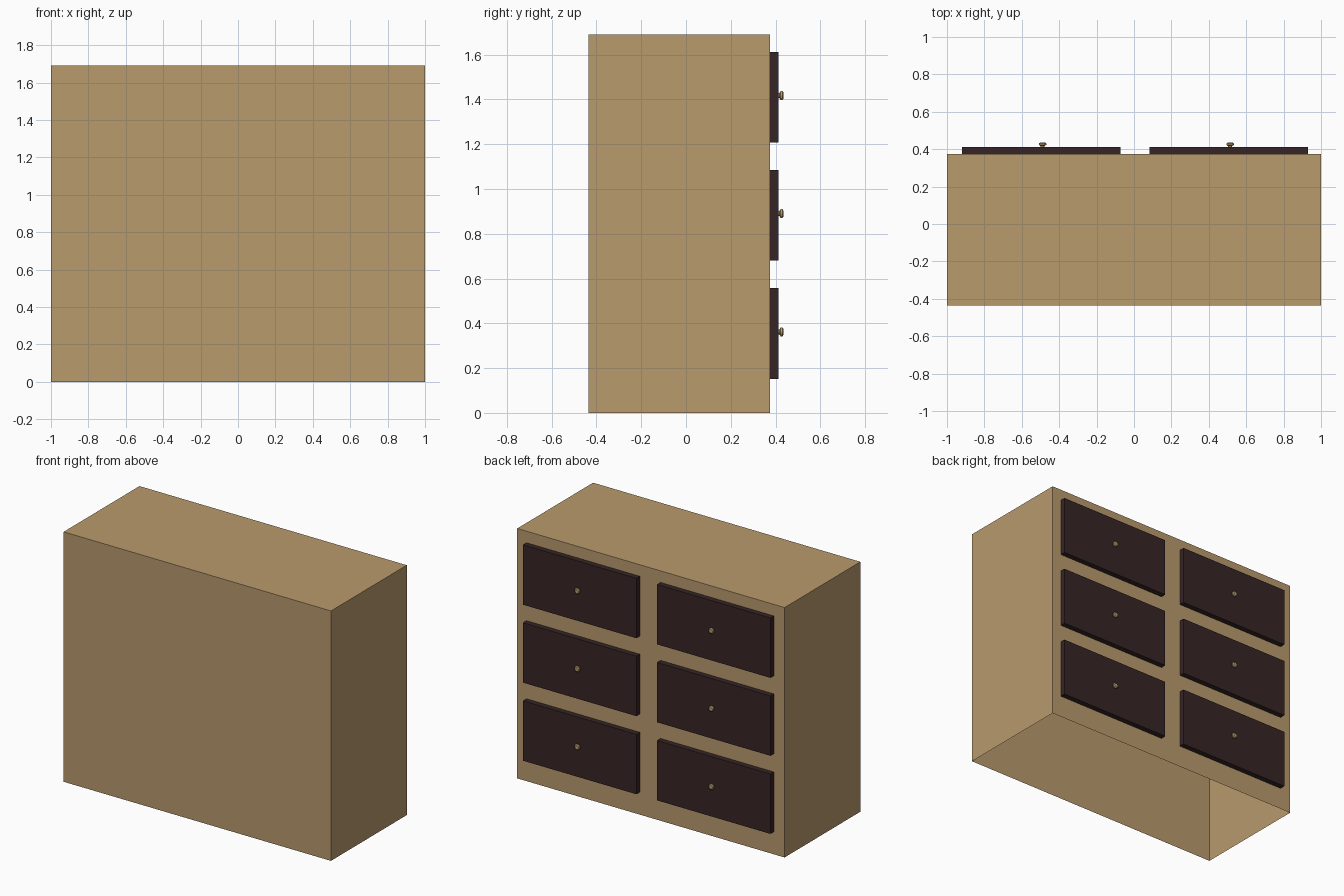
import bpy
import bmesh
import math
from mathutils import Matrix

old = bpy.data.objects.get("Cube")
if old:
    bpy.data.objects.remove(old, do_unlink=True)


def make_material(name, rgb):
    mat = bpy.data.materials.new(name)
    mat.use_nodes = True
    color = (*rgb, 1)
    mat.diffuse_color = color
    mat.node_tree.nodes["Principled BSDF"].inputs["Base Color"].default_value = color
    return mat


def add_object(name, bm, mat):
    mesh = bpy.data.meshes.new(name)
    bm.to_mesh(mesh)
    bm.free()
    mesh.materials.append(mat)
    obj = bpy.data.objects.new(name, mesh)
    bpy.context.collection.objects.link(obj)
    return obj


def box(x, y, z):
    """Box spanning the given (low, high) pair on each axis."""
    bm = bmesh.new()
    spans = (x, y, z)
    size = [hi - lo for lo, hi in spans]
    centre = [(hi + lo) / 2 for lo, hi in spans]
    bmesh.ops.create_cube(bm, size=1, matrix=Matrix.Translation(centre) @ Matrix.Diagonal((*size, 1)))
    return bm


def lathe_knob(x, y, z, sides=12):
    """Turned knob: a narrow neck flaring into a flat-ended head along +y."""
    profile = [(0, 0), (0.011, 0), (0.011, 0.006), (0.02, 0.012), (0.02, 0.019), (0.014, 0.024), (0, 0.024)]
    bm = bmesh.new()
    verts = [bm.verts.new((x + r, y + h, z)) for r, h in profile]
    edges = [bm.edges.new(pair) for pair in zip(verts, verts[1:])]
    bmesh.ops.spin(bm, geom=verts + edges, cent=(x, y, z), axis=(0, 1, 0),
                   angle=math.tau, steps=sides, use_merge=True)
    bmesh.ops.remove_doubles(bm, verts=bm.verts, dist=0.0005)
    bmesh.ops.recalc_face_normals(bm, faces=bm.faces)
    return bm


tan_wood = make_material("tan wood", (0.485, 0.325, 0.155))
dark_wood = make_material("dark wood", (0.037, 0.018, 0.019))

BACK = 0.375      # plane the drawers sit on
DRAWER_Y = 0.412  # outer plane of the drawers

# Cabinet shell, open underneath
shell = box((-1, 1), (-0.435, BACK), (0, 1.69))
bottom = [f for f in shell.faces if f.normal.z < -0.5]
bmesh.ops.delete(shell, geom=bottom, context='FACES')
add_object("cabinet_shell", shell, tan_wood)

# Two columns of three drawers, each with a knob
for side, left_edge in (("right", -0.92), ("left", 0.083)):
    for row, base in (("bottom", 0.152), ("middle", 0.68), ("top", 1.207)):
        span_x = (left_edge, left_edge + 0.848)
        add_object(f"{row}_{side}_drawer",
                   box(span_x, (BACK - 0.005, DRAWER_Y), (base, base + 0.405)), dark_wood)
        add_object(f"{row}_{side}_knob",
                   lathe_knob(left_edge + 0.431, DRAWER_Y - 0.001, base + 0.21), tan_wood)
